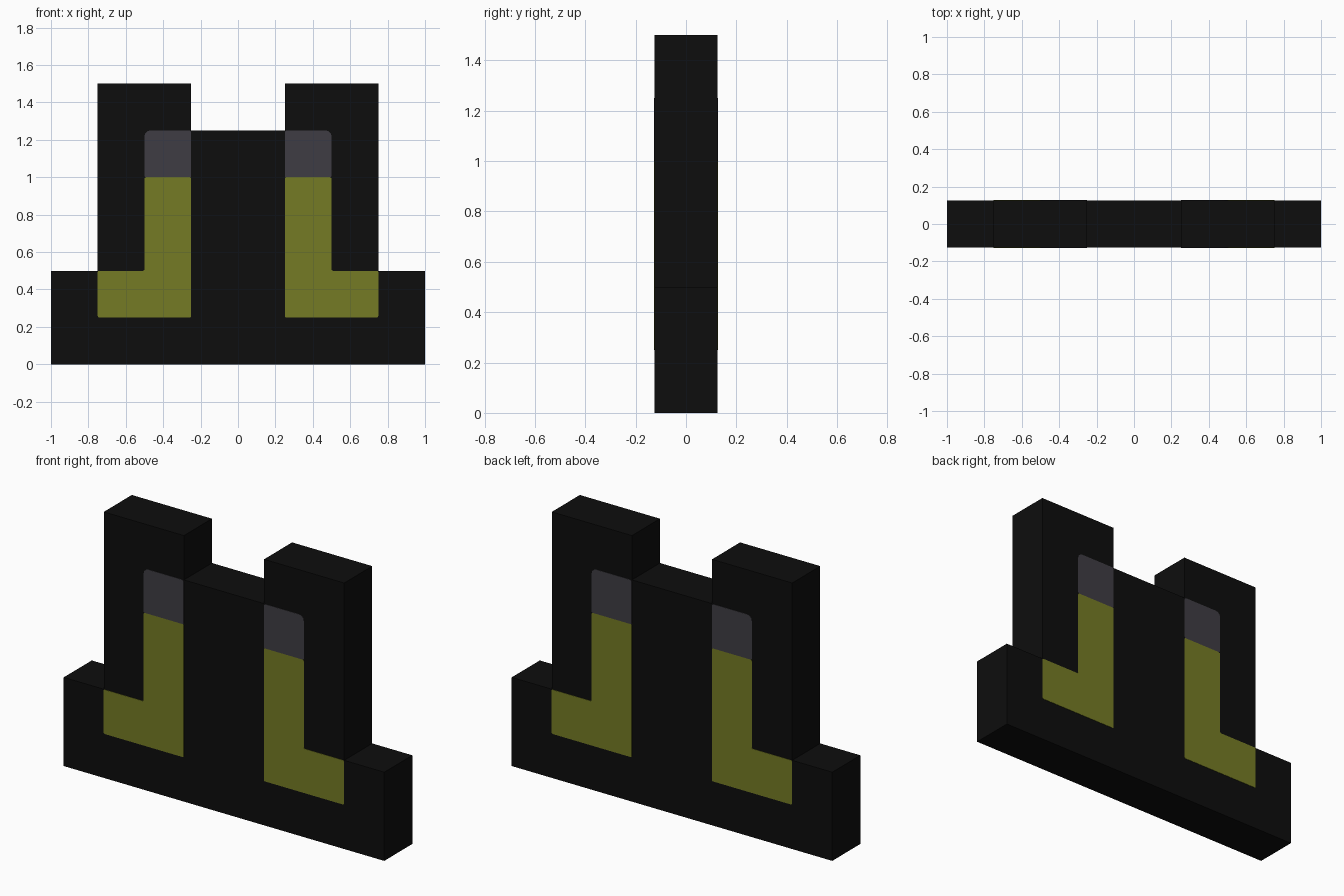
import bpy, bmesh, math

if "Cube" in bpy.data.objects:
    bpy.data.objects.remove(bpy.data.objects["Cube"])

HALF = 0.125      # half depth of the slab
LIFT = 0.002      # how far the coloured plates stand proud


def material(name, rgb):
    m = bpy.data.materials.new(name)
    m.diffuse_color = (*rgb, 1.0)
    m.use_nodes = True
    m.node_tree.nodes["Principled BSDF"].inputs["Base Color"].default_value = m.diffuse_color
    return m


black = material("black", (0.004, 0.004, 0.004))
olive = material("olive yellow", (0.178, 0.198, 0.018))
grey = material("dark grey", (0.049, 0.046, 0.056))


def prism(name, points, y0, y1, mat):
    """Extrude an x/z outline from y0 to y1."""
    bm = bmesh.new()
    face = bm.faces.new([bm.verts.new((x, y0, z)) for x, z in points])
    out = bmesh.ops.extrude_face_region(bm, geom=[face])["geom"]
    for v in out:
        if isinstance(v, bmesh.types.BMVert):
            v.co.y = y1
    bmesh.ops.recalc_face_normals(bm, faces=bm.faces)
    me = bpy.data.meshes.new(name)
    bm.to_mesh(me)
    bm.free()
    me.materials.append(mat)
    ob = bpy.data.objects.new(name, me)
    bpy.context.collection.objects.link(ob)
    return ob


def rounded(points, steps=3):
    """Round each (x, z, radius) right-angled corner of an outline."""
    result = []
    n = len(points)
    for i, (x, z, r) in enumerate(points):
        a, b = points[i - 1], points[(i + 1) % n]
        da, db = math.dist((x, z), a[:2]), math.dist((x, z), b[:2])
        ux, uz = (a[0] - x) / da, (a[1] - z) / da
        vx, vz = (b[0] - x) / db, (b[1] - z) / db
        for s in range(steps + 1):
            t = math.pi / 2 * s / steps
            p, q = r * (1 - math.sin(t)), r * (1 - math.cos(t))
            result.append((x + ux * p + vx * q, z + uz * p + vz * q))
    return result


def inlay(name, points, mat):
    """Thin plate, mirrored to the other side and to the back."""
    ob = prism(name, rounded(points), -HALF - LIFT, -HALF + LIFT, mat)
    mod = ob.modifiers.new("mirror", "MIRROR")
    mod.use_axis = (True, True, False)
    mod.use_mirror_merge = False


# Black slab with stepped silhouette
right = [(1, 0), (1, 0.5), (0.75, 0.5), (0.75, 1.5), (0.25, 1.5), (0.25, 1.25)]
outline = right + [(-x, z) for x, z in reversed(right)]
prism("boots_slab", outline, -HALF, HALF, black)

# L-shaped boot panels
e = 0.008
inlay("boot_panel", [(0.25, 0.25, e), (0.75, 0.25, e), (0.75, 0.5, e),
                     (0.5, 0.5, e), (0.5, 1.0, e), (0.25, 1.0, e)], olive)

# Cuffs above the boots
inlay("boot_cuff", [(0.25, 1.0, e), (0.5, 1.0, e),
                    (0.5, 1.25, 0.03), (0.25, 1.25, 0.012)], grey)
